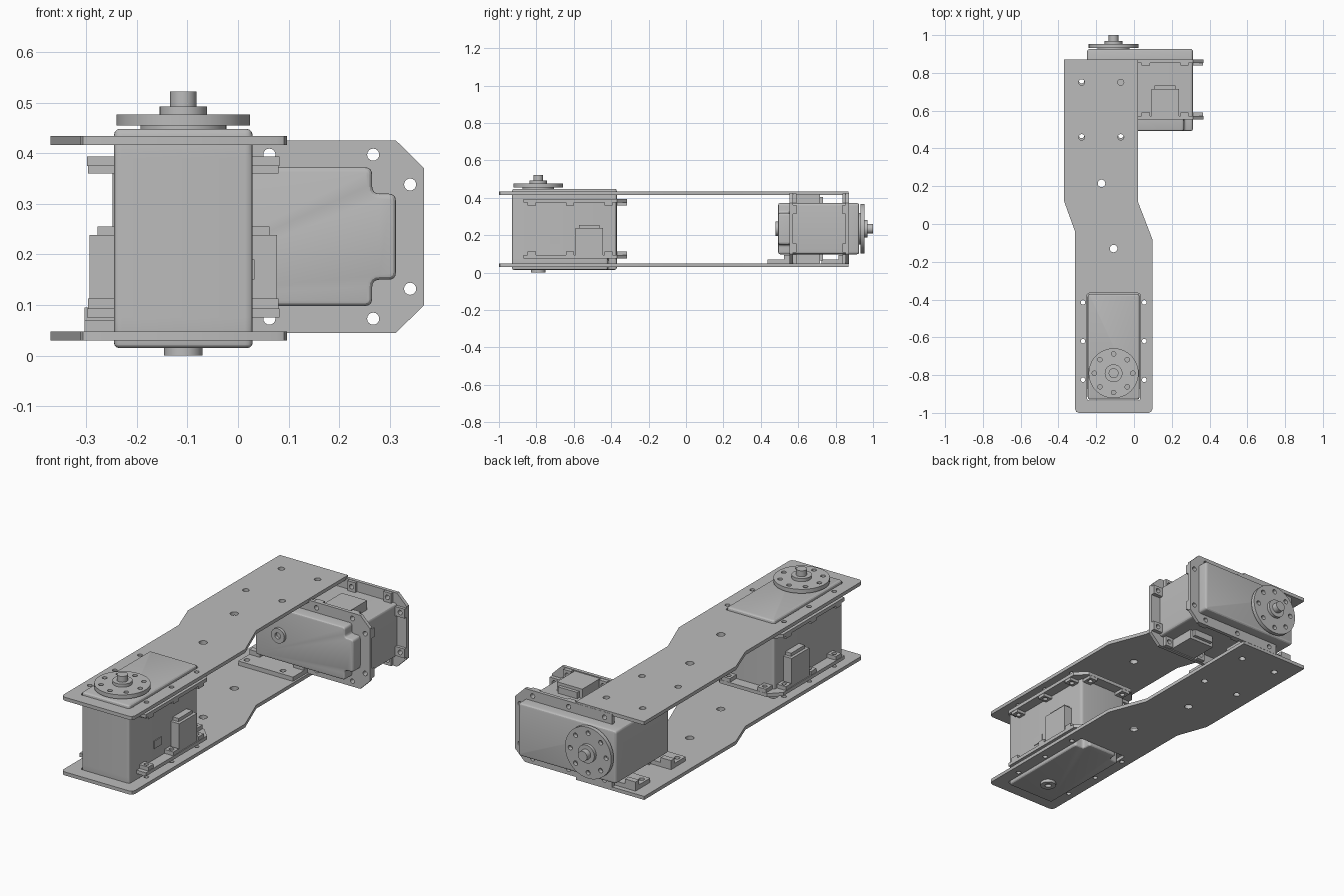
import bpy
import bmesh
from math import sin, cos, pi, radians
from mathutils import Matrix, Vector

if "Cube" in bpy.data.objects:
    bpy.data.objects.remove(bpy.data.objects["Cube"])

grey = bpy.data.materials.new("plain grey")
grey.use_nodes = True
grey.diffuse_color = (0.5, 0.5, 0.5, 1)
grey.node_tree.nodes["Principled BSDF"].inputs["Base Color"].default_value = (0.5, 0.5, 0.5, 1)


def circle(x, y, r, n=24):
    return [(x + r * cos(2 * pi * i / n), y + r * sin(2 * pi * i / n)) for i in range(n)]


def rect(x0, x1, y0, y1):
    return [(x0, y0), (x1, y0), (x1, y1), (x0, y1)]


def fillet(points, r, steps=4):
    """Round every corner of an outline."""
    out = []
    for i, p in enumerate(points):
        p = Vector(p)
        a = p + (Vector(points[i - 1]) - p).normalized() * r
        b = p + (Vector(points[(i + 1) % len(points)]) - p).normalized() * r
        for k in range(steps + 1):
            t = k / steps
            out.append(tuple(a * (1 - t) ** 2 + p * 2 * t * (1 - t) + b * t * t))
    return out


def prism(name, outline, z0, z1, holes=(), matrix=None, top_bevel=0, bottom_bevel=0):
    """Extrude an outline with holes; optionally chamfer the rim round."""
    bm = bmesh.new()
    for loop in [outline, *holes]:
        vs = [bm.verts.new((x, y, z0)) for x, y in loop]
        if holes:
            for i, v in enumerate(vs):
                bm.edges.new((vs[i - 1], v))
        else:
            bm.faces.new(vs)
    if holes:
        bmesh.ops.triangle_fill(bm, use_beauty=True, edges=bm.edges[:], normal=(0, 0, 1))
    ext = bmesh.ops.extrude_face_region(bm, geom=bm.faces[:])["geom"]
    top = [v for v in ext if isinstance(v, bmesh.types.BMVert)]
    bmesh.ops.translate(bm, verts=top, vec=(0, 0, z1 - z0))
    for z, width in ((z1, top_bevel), (z0, bottom_bevel)):
        if width:
            rim = [e for e in bm.edges if all(abs(v.co.z - z) < 1e-5 for v in e.verts)]
            bmesh.ops.bevel(bm, geom=rim, offset=width, segments=3, profile=0.5, affect='EDGES')
    bmesh.ops.recalc_face_normals(bm, faces=bm.faces[:])
    mesh = bpy.data.meshes.new(name)
    bm.to_mesh(mesh)
    bm.free()
    mesh.materials.append(grey)
    mesh.shade_smooth()
    mesh.set_sharp_from_angle(angle=radians(28))
    obj = bpy.data.objects.new(name, mesh)
    bpy.context.collection.objects.link(obj)
    if matrix:
        obj.matrix_world = matrix
    return obj


def servo(label, m):
    """Motor unit: output axis on local z, body running along local +y."""
    w, near, far = 0.137, -0.14, 0.42
    block = fillet(rect(-w, w, near, far), 0.015)
    prism(label + "_body", block, 0.075, 0.39, matrix=m)
    prism(label + "_top_cap", block, 0.39, 0.448, matrix=m, top_bevel=0.012)

    # Bottom cap, with its far corners cut away
    s, n = 0.085, 0.373
    cap = [(-w, near), (w, near), (w, n), (s, n), (s, far), (-s, far), (-s, n), (-w, n)]
    prism(label + "_bottom_cap", fillet(cap, 0.015), 0.015, 0.075, matrix=m, bottom_bevel=0.01)
    prism(label + "_pivot_boss", circle(0, 0, 0.038, 32), 0, 0.016, [circle(0, 0, 0.016)], m)

    # Mounting flanges and the screw bosses on their inner sides
    spots = [(sx * 0.162, y) for sx in (-1, 1) for y in (-0.035, 0.17, 0.375)]
    ends = [(sx * 0.103, 0.448) for sx in (-1, 1)]
    holes = [circle(x, y, 0.012, 16) for x, y in spots + ends]
    e = 0.19
    shape = [(-e, -0.08), (e, -0.08), (e, 0.42), (0.136, 0.475), (-0.136, 0.475), (-e, 0.42)]
    for side, z0, z1, b0, b1 in (("upper", 0.375, 0.393, 0.36, 0.375),
                                 ("lower", 0.075, 0.093, 0.093, 0.113)):
        prism(f"{label}_{side}_flange", shape, z0, z1, holes, m)
        for x, y in spots:
            prism(f"{label}_{side}_side_boss", rect(x - 0.026, x + 0.026, y - 0.022, y + 0.022),
                  b0, b1, [circle(x, y, 0.012, 16)], m)
        for x, y in ends:
            prism(f"{label}_{side}_end_boss", rect(x - 0.024, x + 0.024, y - 0.028, y + 0.026),
                  b0, b1, [circle(x, y, 0.012, 16)], m)

    # Cable sockets on both sides, with clipped upper corners
    for sx in (-1, 1):
        prism(label + "_socket", rect(*sorted((sx * 0.13, sx * 0.185)), 0.2, 0.345), 0.093, 0.238, matrix=m)
        prism(label + "_socket_top", rect(*sorted((sx * 0.13, sx * 0.17)), 0.217, 0.328), 0.238, 0.255, matrix=m)
    prism(label + "_side_plate", rect(0.13, 0.141, 0.06, 0.12), 0.15, 0.19, matrix=m)

    # Output horn with a ring of screw holes
    ring = [circle(0.102 * cos(i * pi / 4), 0.102 * sin(i * pi / 4), 0.012, 16) for i in range(8)]
    prism(label + "_horn_spacer", circle(0, 0, 0.085, 48), 0.446, 0.456, matrix=m)
    prism(label + "_horn", circle(0, 0, 0.132, 64), 0.455, 0.476, ring, m)
    prism(label + "_horn_hub", circle(0, 0, 0.047, 32), 0.476, 0.492, matrix=m)
    prism(label + "_shaft", circle(0, 0, 0.026, 32), 0.492, 0.522, matrix=m)


# Two motors: one upright at the front, one lying across the back
servo("front_motor", Matrix.Translation((-0.108, -0.79, 0)))
turn = Matrix(((0, 1, 0), (0, 0, 1), (1, 0, 0))).to_4x4()
servo("rear_motor", Matrix.Translation((-0.108, 0.478, 0.235)) @ turn)

# Pair of cranked side plates, pierced for the front motor and screws
outline = fillet([(-0.312, -1), (0.097, -1)], 0.02)
outline = [(-0.312, -0.98), (-0.306, -0.994), (-0.292, -1), (0.077, -1), (0.091, -0.994), (0.097, -0.98),
           (0.097, -0.08), (0.02, 0.12), (0.02, 0.87), (-0.37, 0.87), (-0.37, 0.12), (-0.312, -0.04)]
openings = [fillet(rect(-0.249, 0.033, -0.934, -0.366), 0.015)]
openings += [circle(x, y, 0.012, 16) for x in (-0.27, 0.054) for y in (-0.825, -0.62, -0.415)]
openings += [circle(x, y, 0.016) for x in (-0.277, -0.07) for y in (0.46, 0.75)]
openings += [circle(-0.172, 0.215, 0.02), circle(-0.108, -0.13, 0.02)]
for name, z in (("lower_arm_plate", 0.03), ("upper_arm_plate", 0.416)):
    prism(name, outline, z, z + 0.018, openings)

# Bracket feet fixing the rear motor to the lower plate
for name, y0, y1, lug in (("front_foot", 0.435, 0.555, 0.535), ("rear_foot", 0.725, 0.845, 0.825)):
    mid = 0.46 if name == "front_foot" else 0.75
    prism(name, rect(-0.303, 0.01, y0, y1), 0.048, 0.07,
          [circle(x, mid + 0.008, 0.014, 16) for x in (-0.277, -0.07)])
    for x in (-0.303, -0.05):
        prism(name + "_lug", rect(x, x + 0.06, lug - 0.01, lug + 0.02), 0.07, 0.095)
